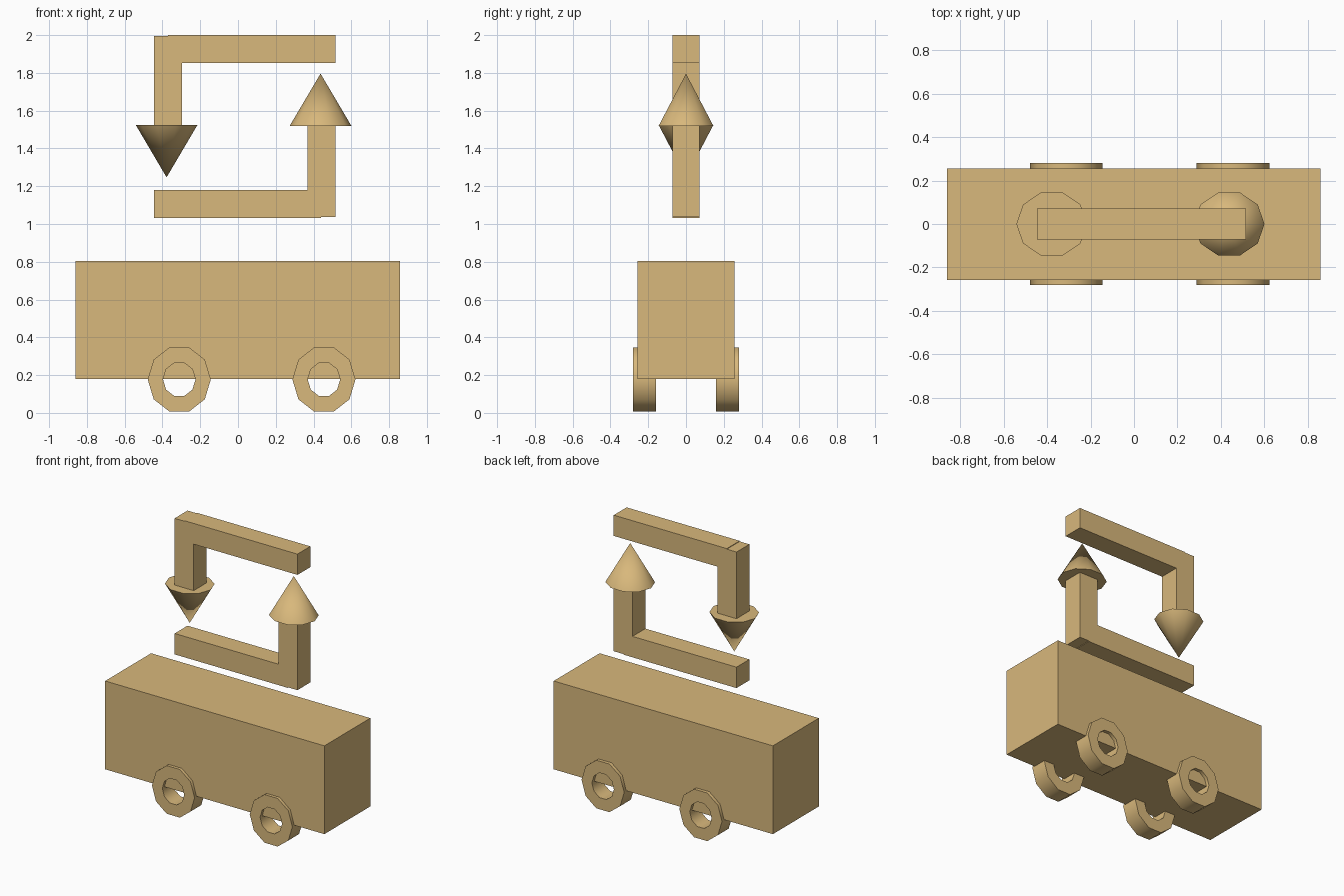
import bpy, bmesh, math

if "Cube" in bpy.data.objects:
    bpy.data.objects.remove(bpy.data.objects["Cube"])

mat = bpy.data.materials.new("tan")
mat.diffuse_color = (0.69, 0.48, 0.20, 1)
mat.use_nodes = True
mat.node_tree.nodes["Principled BSDF"].inputs["Base Color"].default_value = mat.diffuse_color


def finish(name, bm, smooth=False):
    bmesh.ops.recalc_face_normals(bm, faces=bm.faces[:])
    mesh = bpy.data.meshes.new(name)
    bm.to_mesh(mesh)
    bm.free()
    mesh.materials.append(mat)
    ob = bpy.data.objects.new(name, mesh)
    bpy.context.collection.objects.link(ob)
    if smooth:
        bpy.ops.object.select_all(action='DESELECT')
        ob.select_set(True)
        bpy.context.view_layer.objects.active = ob
        bpy.ops.object.shade_smooth_by_angle(angle=math.radians(40))
    return ob


def box(name, x0, x1, y0, y1, z0, z1):
    bm = bmesh.new()
    bmesh.ops.create_cube(bm, size=1)
    for v in bm.verts:
        v.co = (x1 if v.co.x > 0 else x0,
                y1 if v.co.y > 0 else y0,
                z1 if v.co.z > 0 else z0)
    return finish(name, bm)


def ring10(rx, rv):
    return [(rx * math.cos(i * math.tau / 10), rv * math.sin(i * math.tau / 10))
            for i in range(10)]


def wheel(name, cx, y0, y1, cz=0.177):
    # square section swept round a ten-sided ring
    bm = bmesh.new()
    section = [(0.167, 0.179, y0), (0.167, 0.179, y1),
               (0.086, 0.092, y1), (0.086, 0.092, y0)]
    loops = [[bm.verts.new((cx + x, y, cz + z)) for x, z in ring10(rx, rz)]
             for rx, rz, y in section]
    for k in range(4):
        a, b = loops[k], loops[(k + 1) % 4]
        for i in range(10):
            j = (i + 1) % 10
            bm.faces.new((a[i], a[j], b[j], b[i]))
    return finish(name, bm, True)


def arrow_head(name, cx, base_z, tip_z):
    bm = bmesh.new()
    base = [bm.verts.new((cx + x, y, base_z)) for x, y in ring10(0.163, 0.152)]
    tip = bm.verts.new((cx, 0, tip_z))
    bm.faces.new(base)
    for i in range(10):
        bm.faces.new((base[i], base[(i + 1) % 10], tip))
    return finish(name, bm, True)


# Wagon body and wheels
box("wagon_body", -0.86, 0.857, -0.258, 0.256, 0.18, 0.805)
for end, cx in (("left", -0.311), ("right", 0.455)):
    wheel(f"front_{end}_wheel", cx, -0.28, -0.16)
    wheel(f"back_{end}_wheel", cx, 0.16, 0.28)

# Upper arrow, pointing down
W = 0.072
box("upper_arrow_bar", -0.37, 0.516, -W, W, 1.853, 2.0)
box("upper_arrow_shaft", -0.446, -0.297, -W, W, 1.51, 1.996)
arrow_head("upper_arrow_head", -0.378, 1.524, 1.247)

# Lower arrow, pointing up
box("lower_arrow_bar", -0.446, 0.44, -W, W, 1.033, 1.181)
box("lower_arrow_shaft", 0.369, 0.516, -W, W, 1.037, 1.535)
arrow_head("lower_arrow_head", 0.437, 1.52, 1.796)
